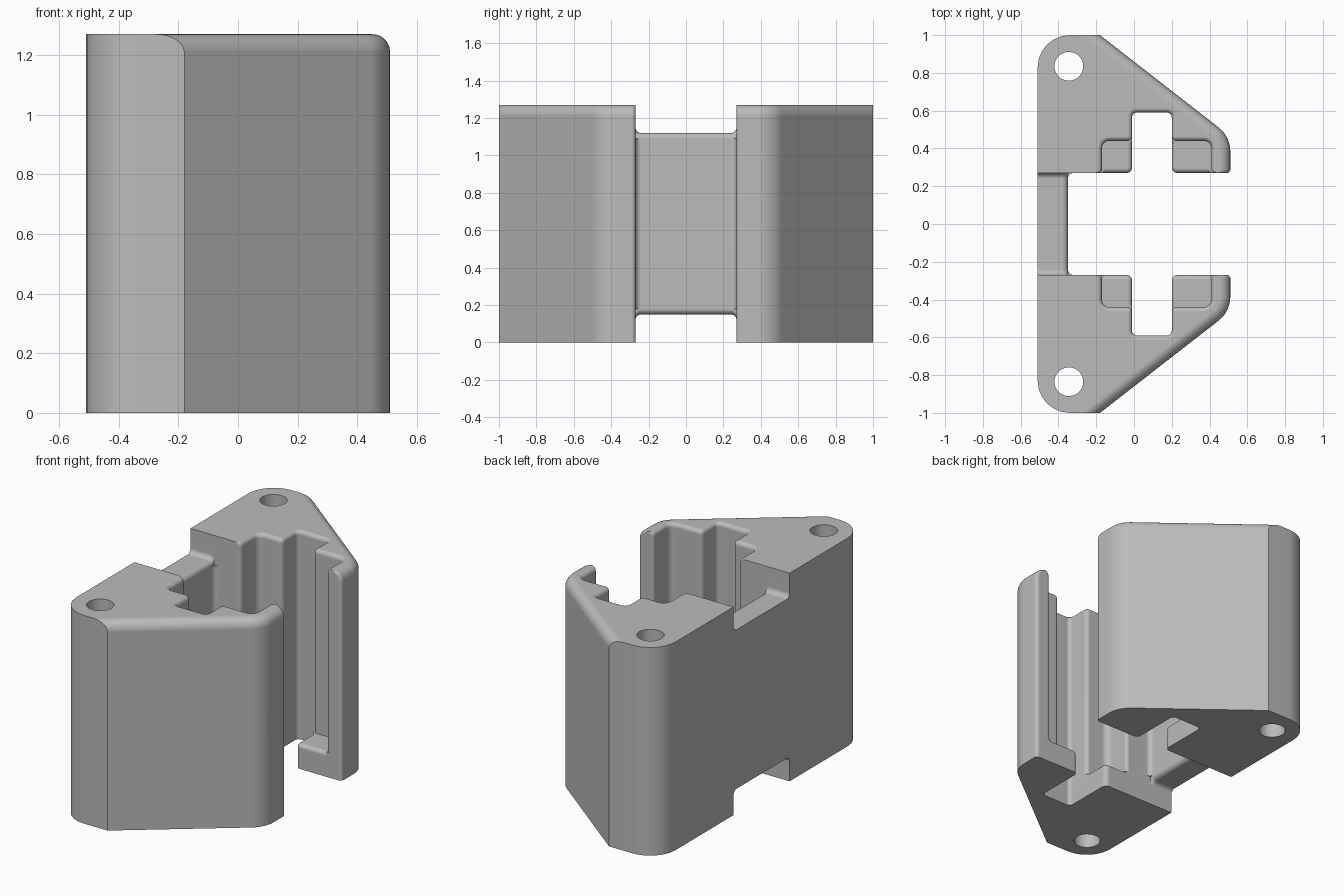
import bpy, bmesh, math
from mathutils import Vector

if "Cube" in bpy.data.objects:
    bpy.data.objects.remove(bpy.data.objects["Cube"])

SEG = 6  # segments per rounded corner


def offset_corners(pts, offs):
    """Move each polygon edge inward by its own amount; return corners and corner shrink."""
    n, out = len(pts), []
    for i in range(n):
        a, p, b = (Vector(pts[j][:2]) for j in (i - 1, i, (i + 1) % n))
        u, v = (p - a).normalized(), (b - p).normalized()
        n1, n2 = Vector((-u.y, u.x)), Vector((-v.y, v.x))
        d1, d2 = offs[i - 1], offs[i]
        det = n1.x * n2.y - n1.y * n2.x
        if abs(det) < 1e-4:
            q = p + n1 * max(d1, d2)
        else:
            c1, c2 = p.dot(n1) + d1, p.dot(n2) + d2
            q = Vector(((c1 * n2.y - c2 * n1.y) / det, (n1.x * c2 - n2.x * c1) / det))
        out.append((q, math.copysign(min(d1, d2), det)))
    return out


def outline(pts, offs):
    """Offset the polygon, then round its corners by the radius held in each point."""
    cor, n, res = offset_corners(pts, offs), len(pts), []
    for i in range(n):
        p, shrink = cor[i]
        r = pts[i][2]
        if r == 0:
            res.append(p)
            continue
        r = max(r - shrink, 0.004)
        j, k = (i - 1) % n, (i + 1) % n
        e1, e2 = cor[j][0] - p, cor[k][0] - p
        u, v = e1.normalized(), e2.normalized()
        half = u.angle(v) / 2
        d = min(r / math.tan(half),
                e1.length * (0.48 if pts[j][2] else 0.95),
                e2.length * (0.48 if pts[k][2] else 0.95))
        r = d * math.tan(half)
        c = p + (u + v).normalized() * (r / math.sin(half))
        s, e = p + u * d - c, p + v * d - c
        a0 = math.atan2(s.y, s.x)
        da = math.atan2(s.x * e.y - s.y * e.x, s.dot(e))
        for m in range(SEG + 1):
            t = a0 + da * m / SEG
            res.append(c + Vector((math.cos(t), math.sin(t))) * r)
    return res


def loft(name, pts, h0, h1, along_x=False):
    """Prism of points (a, b, corner radius, end fillet of the following edge)."""
    fil = [p[3] for p in pts]
    hs = {round(h0, 5), round(h1, 5)}
    for r in set(fil) - {0}:
        hs |= {round(h1 - r + r * math.sin(math.pi / 2 * k / SEG), 5) for k in range(SEG + 1)}
    bm, rings = bmesh.new(), []
    for h in sorted(hs):
        offs = [r - math.sqrt(max(0, r * r - max(0, h - h1 + r) ** 2)) for r in fil]
        rings.append([bm.verts.new((h, q.x, q.y) if along_x else (q.x, q.y, h))
                      for q in outline(pts, offs)])
    n = len(rings[0])
    for lo, hi in zip(rings, rings[1:]):
        for i in range(n):
            k = (i + 1) % n
            bm.faces.new((lo[i], lo[k], hi[k], hi[i]))
    bm.faces.new(rings[0][::-1])
    bm.faces.new(rings[-1])
    bmesh.ops.recalc_face_normals(bm, faces=bm.faces)
    me = bpy.data.meshes.new(name)
    bm.to_mesh(me)
    bm.free()
    ob = bpy.data.objects.new(name, me)
    bpy.context.collection.objects.link(ob)
    return ob


def select(ob):
    bpy.ops.object.select_all(action='DESELECT')
    ob.select_set(True)
    bpy.context.view_layer.objects.active = ob


def combine(ob, other, op):
    m = ob.modifiers.new("bool", 'BOOLEAN')
    m.operation, m.solver, m.object = op, 'EXACT', other
    select(ob)
    bpy.ops.object.modifier_apply(modifier=m.name)
    bpy.data.objects.remove(other)


TOP, FLOOR, S, B = 1.27, 0.15, 0.025, 0.06
outer = [(0.51, 0.27, 0.02, B), (0.51, 0.463, 0.16, B), (-0.18, 1.0, 0, 0), (-0.51, 1.0, 0.17, 0)]

# Upper part of a jaw: stepped pocket, rounded rim
upper = [(-0.51, 0.27, 0, 0), (-0.17, 0.27, 0.02, S), (-0.17, 0.44, 0.04, S),
         (-0.01, 0.44, 0.025, S), (-0.01, 0.59, 0.025, S), (0.2, 0.59, 0.025, S),
         (0.2, 0.44, 0.025, S), (0.41, 0.44, 0.04, S), (0.41, 0.27, 0.02, 0)] + outer
body = loft("clamp_body", upper, FLOOR, TOP)

# Lower part of a jaw: narrow slot, rounded ledge edges
lower = [(-0.51, 0.27, 0, 0), (-0.17, 0.27, 0, 0), (-0.155, 0.27, 0, S),
         (-0.01, 0.27, 0.03, S), (-0.01, 0.425, 0, 0), (-0.01, 0.44, 0, 0),
         (-0.01, 0.59, 0.025, 0), (0.2, 0.59, 0.025, 0), (0.2, 0.44, 0, 0),
         (0.2, 0.425, 0, S), (0.2, 0.27, 0.03, S), (0.395, 0.27, 0, 0),
         (0.41, 0.27, 0, 0)] + [(a, b, r, 0) for a, b, r, f in outer]
combine(body, loft("jaw_foot", lower, 0, FLOOR), 'UNION')

# Screw hole
bpy.ops.mesh.primitive_cylinder_add(vertices=48, radius=0.076, depth=2, location=(-0.345, 0.835, 0.6))
combine(body, bpy.context.object, 'DIFFERENCE')

# Inside corner fillet between jaw and back wall
strip = [(-0.36, 0.28, 0, 0), (-0.36, 0.2, 0, 0), (-0.35, 0.2, 0, 0),
         (-0.35, 0.27, 0.03, 0), (-0.28, 0.27, 0, 0), (-0.28, 0.28, 0, 0)]
combine(body, loft("corner_fillet", strip, 0.18, 1.09), 'UNION')

# Second jaw
mir = body.modifiers.new("mirror", 'MIRROR')
mir.use_axis = (False, True, False)
mir.use_mirror_merge = False
select(body)
bpy.ops.object.modifier_apply(modifier=mir.name)

# Back wall joining the jaws, with flared ends
F = 0.03
wall = [(-0.28, 0.07, 0, 0), (-0.27, 0.07, 0, 0), (-0.27, 0.15, F, F), (0.27, 0.15, F, 0),
        (0.27, 0.07, 0, 0), (0.28, 0.07, 0, 0), (0.28, 1.2, 0, 0), (0.27, 1.2, 0, 0),
        (0.27, 1.12, F, F), (-0.27, 1.12, F, 0), (-0.27, 1.2, 0, 0), (-0.28, 1.2, 0, 0)]
combine(body, loft("back_wall", wall, -0.51, -0.35, True), 'UNION')

# Finish
mat = bpy.data.materials.new("plain_grey")
mat.diffuse_color = (0.5, 0.5, 0.5, 1)
mat.use_nodes = True
mat.node_tree.nodes["Principled BSDF"].inputs["Base Color"].default_value = mat.diffuse_color
body.data.materials.clear()
body.data.materials.append(mat)
select(body)
bpy.ops.object.shade_smooth_by_angle(angle=math.radians(30))
wn = body.modifiers.new("weighted", 'WEIGHTED_NORMAL')
wn.keep_sharp = True
